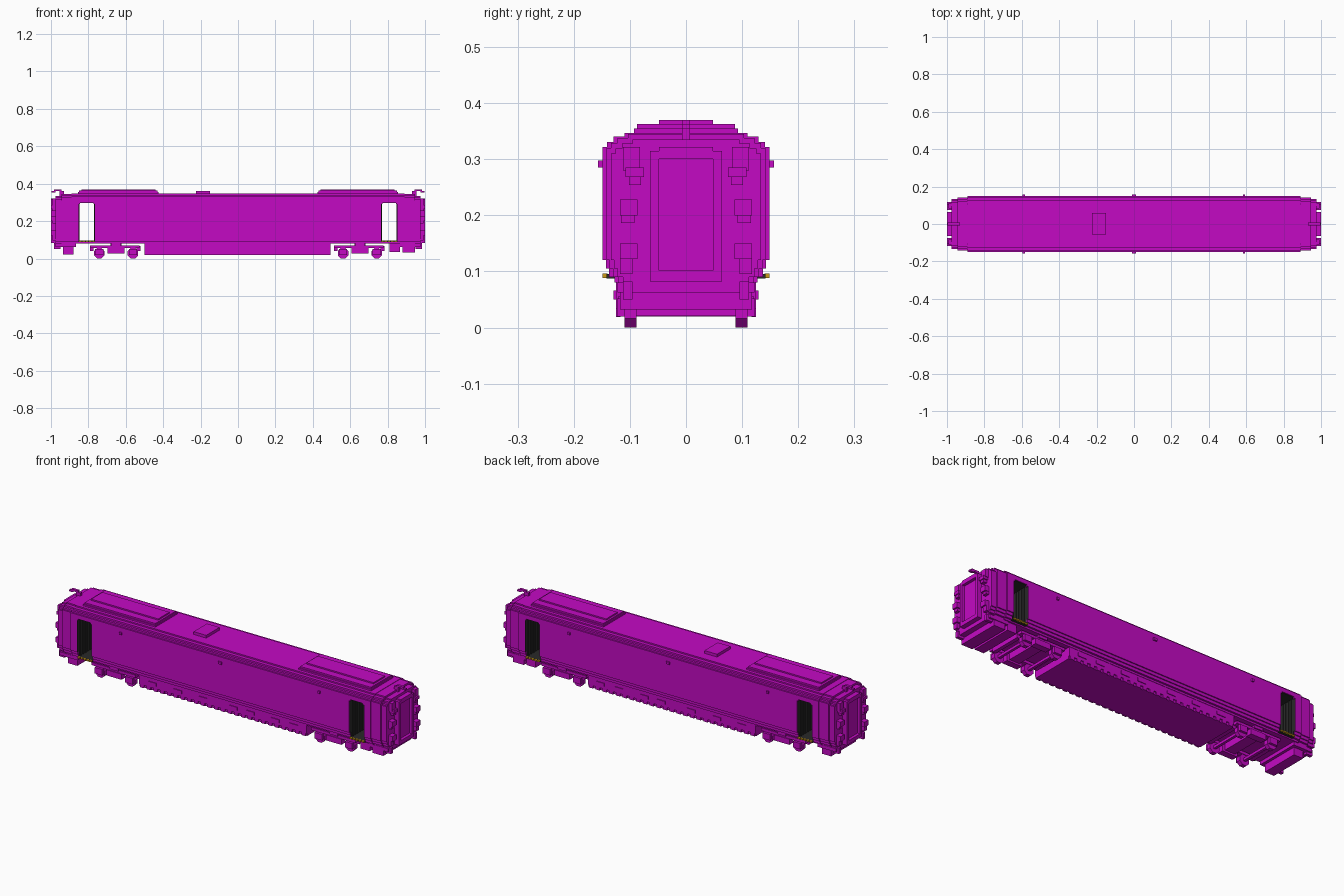
import bpy, bmesh, math
from mathutils import Matrix, Vector

cube = bpy.data.objects.get("Cube")
if cube:
    bpy.data.objects.remove(cube, do_unlink=True)


def material(name, rgb):
    m = bpy.data.materials.new(name)
    m.use_nodes = True
    m.diffuse_color = (*rgb, 1)
    m.node_tree.nodes["Principled BSDF"].inputs["Base Color"].default_value = (*rgb, 1)
    return m


MAGENTA = material("magenta paint", (0.55, 0.003, 0.55))
DARK = material("dark interior", (0.022, 0.022, 0.022))
GOLD = material("gold step edge", (0.60, 0.33, 0.01))


def finish(name, bm, mat):
    bmesh.ops.recalc_face_normals(bm, faces=bm.faces)
    me = bpy.data.meshes.new(name)
    bm.to_mesh(me)
    bm.free()
    me.materials.append(mat)
    ob = bpy.data.objects.new(name, me)
    bpy.context.collection.objects.link(ob)
    return ob


def boxes(name, specs, mat=MAGENTA):
    """One object from boxes given as (x0, x1, y0, y1, z0, z1)."""
    bm = bmesh.new()
    for x0, x1, y0, y1, z0, z1 in specs:
        size = Matrix.Diagonal((abs(x1 - x0), abs(y1 - y0), z1 - z0, 1))
        mid = Matrix.Translation(((x0 + x1) / 2, (y0 + y1) / 2, (z0 + z1) / 2))
        bmesh.ops.create_cube(bm, size=1, matrix=mid @ size)
    return finish(name, bm, mat)


def both(x0, x1, y0, y1, z0, z1):
    """The same box on both long sides."""
    return [(x0, x1, y0, y1, z0, z1), (x0, x1, -y1, -y0, z0, z1)]


def stepped(name, rows, x0, x1):
    """Extrude a stepped cross-section of (half width, bottom, top) rows."""
    side = [p for h, a, b in rows for p in ((h, a), (h, b))]
    outline = side + [(-y, z) for y, z in reversed(side)]
    bm = bmesh.new()
    face = bm.faces.new([bm.verts.new((x0, y, z)) for y, z in outline])
    ext = bmesh.ops.extrude_face_region(bm, geom=[face])
    verts = [v for v in ext["geom"] if isinstance(v, bmesh.types.BMVert)]
    bmesh.ops.translate(bm, verts=verts, vec=Vector((x1 - x0, 0, 0)))
    return finish(name, bm, MAGENTA)


# Cross-sections of the car body
SILL = [(0.127, 0.080, 0.090), (0.137, 0.090, 0.105), (0.143, 0.105, 0.120)]
WALL = [(0.149, 0.120, 0.322)]
ROOF = [(0.141, 0.322, 0.331), (0.129, 0.331, 0.340), (0.110, 0.340, 0.347)]
DOOR_IN, DOOR_OUT, DOOR_TOP, FLOOR = 0.764, 0.852, 0.300, 0.090

stepped("body_middle", SILL + WALL + ROOF, -DOOR_IN, DOOR_IN)

for s, side in ((1, "left"), (-1, "right")):
    # Doorway slice: roof above, floor below, see-through passage between
    stepped(side + "_door_roof", [(0.149, DOOR_TOP, 0.322)] + ROOF, s * DOOR_IN, s * DOOR_OUT)
    boxes(side + "_door_floor", [(s * DOOR_IN, s * DOOR_OUT, -0.127, 0.127, 0.080, FLOOR)])
    corners = []
    for x, d in ((DOOR_IN, 1), (DOOR_OUT, -1)):
        corners += both(s * x, s * (x + d * 0.008), 0.139, 0.149, DOOR_TOP - 0.008, DOOR_TOP)
    boxes(side + "_door_corners", corners)

    # Dark lining with shallow ribs
    lining = [(s * DOOR_IN, s * DOOR_OUT, -0.146, 0.146, DOOR_TOP - 0.003, DOOR_TOP),
              (s * DOOR_IN, s * DOOR_OUT, -0.136, 0.136, FLOOR, FLOOR + 0.003)]
    for x, d in ((DOOR_IN, 1), (DOOR_OUT, -1)):
        lining.append((s * x, s * (x + d * 0.002), -0.137, 0.137, FLOOR, DOOR_TOP))
        lining.append((s * x, s * (x + d * 0.002), -0.147, 0.147, 0.120, DOOR_TOP))
        lining += [(s * x, s * (x + d * 0.005), y - 0.004, y + 0.004, FLOOR, DOOR_TOP)
                   for y in [i * 0.02 for i in range(-6, 7)]]
    boxes(side + "_passage_lining", lining, DARK)

    # Door steps: dark tread with gold edge studs
    tread, studs = [], []
    tread += both(s * DOOR_IN, s * DOOR_OUT, 0.127, 0.142, 0.087, 0.095)
    for i in range(5):
        x = DOOR_IN + 0.002 + i * 0.0175
        studs += both(s * x, s * (x + 0.013), 0.140, 0.149, 0.088, 0.096)
    boxes(side + "_step_tread", tread, DARK)
    boxes(side + "_step_edge", studs, GOLD)

    # Body end, narrowing in three tiers
    stepped(side + "_end_outer", SILL + WALL + ROOF, s * DOOR_OUT, s * 0.890)
    for name, x0, x1, dy, dz in (("middle", 0.890, 0.945, 0.007, 0.002),
                                 ("inner", 0.945, 0.975, 0.015, 0.012)):
        rows = [(h - dy, a - (dz if a > 0.2 else 0), b - (dz if b > 0.2 else 0))
                for h, a, b in SILL + WALL + ROOF]
        stepped(side + "_end_" + name, rows, s * x0, s * x1)
    boxes(side + "_end_apron", [(s * 0.865, s * 0.975, -0.122, 0.122, 0.062, 0.080)])

    # Gangway: recessed panel in a frame
    a, b = s * 0.97, s * 1.0
    boxes(side + "_gangway_frame",
          both(a, b, 0.048, 0.064, 0.082, 0.315)
          + [(a, b, -0.048, 0.048, 0.300, 0.322), (a, b, -0.048, 0.048, 0.082, 0.102)])
    boxes(side + "_gangway_panel", [(a, s * 0.984, -0.049, 0.049, 0.100, 0.302)])

    # Fittings on the end wall
    fit = both(a, s * 0.992, 0.082, 0.112, 0.280, 0.322)
    fit += both(a, b, 0.075, 0.108, 0.268, 0.285)
    fit += both(a, s * 0.995, 0.080, 0.102, 0.254, 0.270)
    fit += both(a, b, 0.086, 0.118, 0.200, 0.228)
    fit += both(a, s * 0.992, 0.092, 0.116, 0.186, 0.202)
    fit += both(a, b, 0.086, 0.118, 0.122, 0.150)
    fit += both(a, s * 0.992, 0.095, 0.118, 0.095, 0.124)
    fit += both(s * 0.95, s * 0.985, 0.095, 0.112, 0.050, 0.082)
    boxes(side + "_end_fittings", fit)

    # Bent roof hook
    boxes(side + "_roof_hook", [(s * 0.93, s * 0.955, -0.007, 0.007, 0.335, 0.362),
                                (s * 0.945, s * 0.985, -0.007, 0.007, 0.360, 0.370),
                                (s * 0.975, s * 0.997, -0.007, 0.007, 0.354, 0.362)])

    # Raised roof equipment pad in three layers
    boxes(side + "_roof_pad", [(s * 0.425, s * 0.855, -0.093, 0.093, 0.346, 0.355),
                               (s * 0.430, s * 0.850, -0.087, 0.087, 0.355, 0.363),
                               (s * 0.440, s * 0.838, -0.048, 0.048, 0.363, 0.370)])

    # Bogie frame
    c = s * 0.652
    frame = both(c - 0.138, c + 0.125, 0.085, 0.115, 0.055, 0.070)
    frame += both(c - 0.045, c + 0.045, 0.085, 0.120, 0.026, 0.056)
    frame += both(c - 0.025, c + 0.025, 0.095, 0.122, 0.066, 0.082)
    frame += [(c - 0.03, c + 0.03, -0.09, 0.09, 0.035, 0.082)]
    for dx in (-0.130, 0.120):
        frame.append((c + dx - 0.010, c + dx + 0.010, -0.09, 0.09, 0.040, 0.068))
    for dx in (-0.09, 0.09):
        frame += both(c + dx - 0.022, c + dx + 0.022, 0.108, 0.123, 0.020, 0.052)
        frame.append((c + dx - 0.007, c + dx + 0.007, -0.10, 0.10, 0.021, 0.035))
    boxes(side + "_bogie_frame", frame)

    # Wheels
    bm = bmesh.new()
    turn = Matrix.Rotation(math.pi / 2, 4, 'X') @ Matrix.Rotation(math.pi / 8, 4, 'Z')
    for dx in (-0.09, 0.09):
        for y in (-0.099, 0.099):
            bmesh.ops.create_cone(bm, cap_ends=True, segments=8, radius1=0.0303,
                                  radius2=0.0303, depth=0.022,
                                  matrix=Matrix.Translation((c + dx, y, 0.028)) @ turn)
    finish(side + "_bogie_wheels", bm, MAGENTA)

# Roof box
boxes("roof_box", [(-0.225, -0.150, -0.055, 0.058, 0.345, 0.362)])

# Marker lamps along both walls
lamps = []
for x, r in ((-0.59, 0.006), (0.0, 0.010), (0.588, 0.006)):
    lamps += both(x - r, x + r, 0.148, 0.157, 0.285, 0.298)
boxes("side_lamps", lamps)

# Underfloor equipment case with toothed lower edges and vent plates
boxes("underfloor_case", [(-0.50, 0.495, -0.119, 0.119, 0.020, 0.082),
                          (-0.50, 0.495, -0.125, 0.125, 0.034, 0.082)])
teeth, vents = [], []
for i in range(25):
    x = -0.495 + i * 0.04
    teeth += both(x, x + 0.024, 0.117, 0.125, 0.019, 0.036)
for x in (-0.42, -0.27, -0.12, 0.06, 0.16, 0.31, 0.42):
    vents += both(x - 0.025, x + 0.025, 0.124, 0.129, 0.050, 0.066)
boxes("underfloor_teeth", teeth)
boxes("underfloor_vents", vents)

# Equipment boxes beneath the two ends
boxes("right_end_tank", [(-0.935, -0.880, -0.105, 0.105, 0.022, 0.064)])
boxes("left_end_tanks", [(0.810, 0.865, -0.118, 0.118, 0.036, 0.080),
                         (0.880, 0.945, -0.118, 0.118, 0.032, 0.066)])
